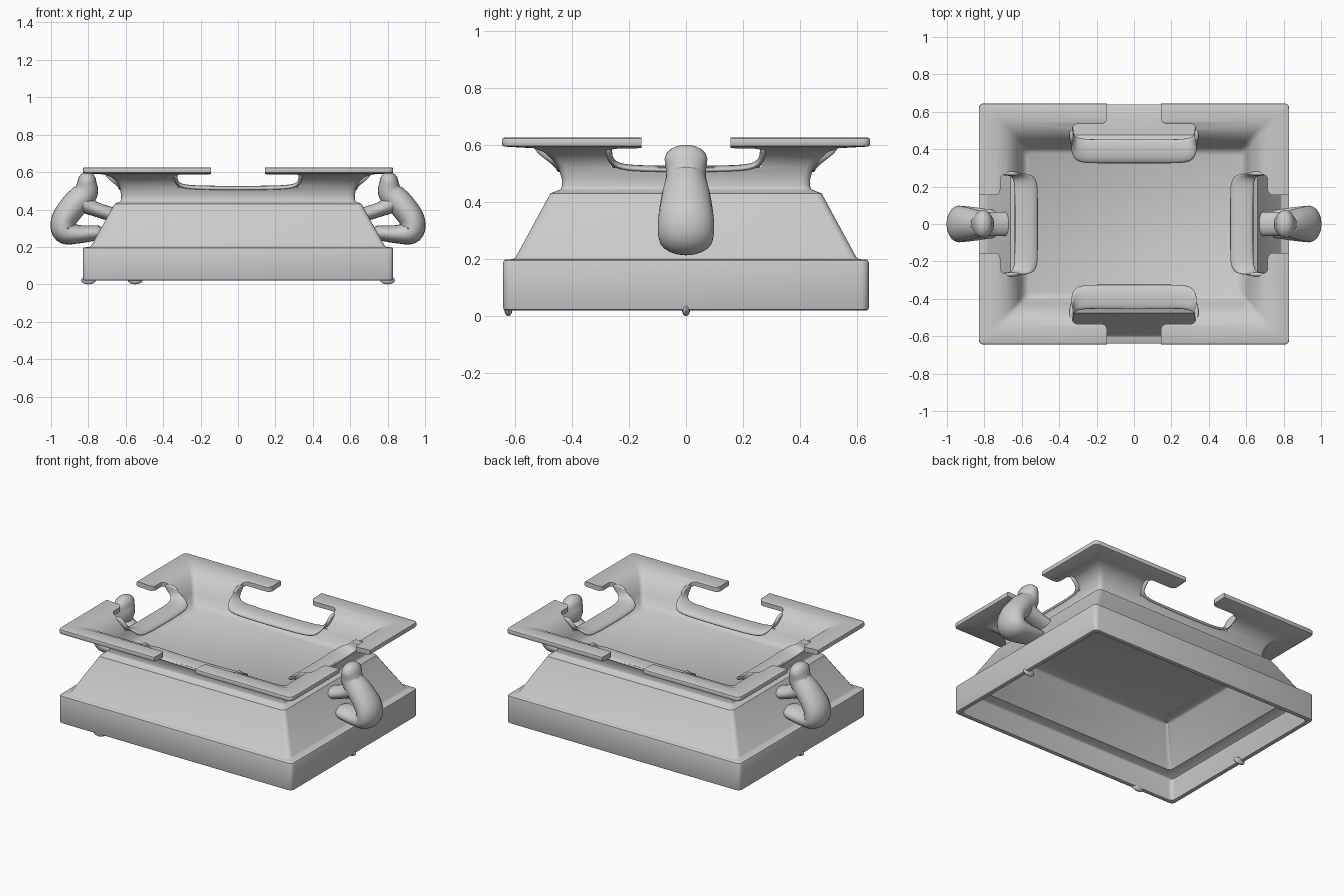
import bpy, bmesh, math
from mathutils import Vector

if "Cube" in bpy.data.objects:
    bpy.data.objects.remove(bpy.data.objects["Cube"])


def finish(bm, name, smooth=True):
    bmesh.ops.recalc_face_normals(bm, faces=bm.faces[:])
    me = bpy.data.meshes.new(name)
    bm.to_mesh(me)
    bm.free()
    ob = bpy.data.objects.new(name, me)
    bpy.context.collection.objects.link(ob)
    if smooth:
        shade(ob)
    return ob


def shade(ob, angle=35):
    bpy.ops.object.select_all(action='DESELECT')
    ob.select_set(True)
    bpy.context.view_layer.objects.active = ob
    bpy.ops.object.shade_smooth_by_angle(angle=math.radians(angle))


def apply_modifiers(ob):
    bpy.ops.object.select_all(action='DESELECT')
    ob.select_set(True)
    bpy.context.view_layer.objects.active = ob
    bpy.ops.object.convert(target='MESH')


def loft(bm, rings):
    for a, b in zip(rings, rings[1:]):
        n = len(a)
        for i in range(n):
            bm.faces.new((a[i], a[(i + 1) % n], b[(i + 1) % n], b[i]))
    bm.faces.new(rings[0])
    bm.faces.new(rings[-1])


def rounded_rect(bm, hx, hy, z, r=0.025, seg=3):
    ring = []
    for k, (sx, sy) in enumerate([(1, 1), (-1, 1), (-1, -1), (1, -1)]):
        for i in range(seg + 1):
            a = math.radians(90 * (k + i / seg))
            ring.append(bm.verts.new((sx * (hx - r) + r * math.cos(a),
                                      sy * (hy - r) + r * math.sin(a), z)))
    return ring


# Hollow stand and flared tray as one wall profile: (half x, half y, z)
profile = [(.56, .39, .40), (.61, .43, .39), (.74, .555, .18), (.80, .61, .165),
           (.80, .61, .02), (.83, .64, .02), (.83, .64, .197), (.788, .60, .20),
           (.66, .475, .43), (.625, .435, .445), (.625, .435, .48), (.633, .447, .52),
           (.65, .47, .55), (.68, .498, .575), (.72, .535, .588), (.83, .645, .594),
           (.83, .645, .625), (.73, .545, .62), (.675, .495, .60), (.635, .455, .56),
           (.61, .425, .51), (.595, .405, .46), (.57, .38, .44)]
bm = bmesh.new()
loft(bm, [rounded_rect(bm, *p) for p in profile])
tray = finish(bm, "tray_body", False)
bev = tray.modifiers.new("soft_edges", 'BEVEL')
bev.width, bev.segments = .009, 2
bev.limit_method, bev.angle_limit = 'ANGLE', math.radians(45)


def place(side, u, v, z):
    axis, s = side
    return (u, s * v, z) if axis == 'y' else (s * v, u, z)


# T-shaped openings through the rim on all four sides
def opening(side, w, gap, v_in, v_mid):
    bm = bmesh.new()
    pts = [(-w, v_in), (w, v_in), (w, v_mid), (gap, v_mid),
           (gap, 1), (-gap, 1), (-gap, v_mid), (-w, v_mid)]
    lo = [bm.verts.new(place(side, u, v, .52)) for u, v in pts]
    hi = [bm.verts.new(place(side, u, v, .75)) for u, v in pts]
    loft(bm, [lo, hi])
    edges = [e for e in bm.edges if abs(e.verts[0].co.z - e.verts[1].co.z) > .1]
    bmesh.ops.bevel(bm, geom=edges, offset=.028, segments=4, affect='EDGES', profile=.5)
    cutter = finish(bm, "opening_cutter", False)
    cutter.hide_render = True
    mod = tray.modifiers.new("opening", 'BOOLEAN')
    mod.object, mod.operation, mod.solver = cutter, 'DIFFERENCE', 'EXACT'
    return cutter


# Curled lip: a U-shaped strip lining the inside of each opening
def lip(name, side, w, v_low, v_high):
    bm = bmesh.new()
    path = [(-w, .605, 1), (-w, .575, .8), (-w + .006, .545, .3), (-w + .04, .522, 0),
            (-w / 2, .518, 0), (0, .516, 0)]
    path += [(-u, z, t) for u, z, t in path[-2::-1]]
    rows = []
    for u, z, t in path:
        row = []
        for k, drop in ((0, .022), (.2, .003), (.6, 0), (1, .006)):
            v = [a + (b - a) * t for a, b in zip(v_low, v_high)]
            row.append(bm.verts.new(place(side, u, v[0] + (v[1] - v[0]) * k, z - drop)))
        rows.append(row)
    for a, b in zip(rows, rows[1:]):
        for i in range(3):
            bm.faces.new((a[i], a[i + 1], b[i + 1], b[i]))
    ob = finish(bm, name, False)
    sol = ob.modifiers.new("thickness", 'SOLIDIFY')
    sol.thickness, sol.offset = .022, 0
    ob.modifiers.new("smooth", 'SUBSURF').levels = 2
    apply_modifiers(ob)
    shade(ob, 60)


cutters = []
for word, s in (("front", -1), ("back", 1)):
    cutters.append(opening(('y', s), .33, .145, .28, .535))
    lip(word + "_lip", ('y', s), .335, (.325, .455), (.44, .54))
for word, s in (("left", -1), ("right", 1)):
    cutters.append(opening(('x', s), .265, .155, .47, .715))
    lip(word + "_lip", ('x', s), .27, (.515, .64), (.62, .72))
apply_modifiers(tray)
shade(tray)
for c in cutters:
    bpy.data.objects.remove(c)


# Swept limb with changing oval section; points are (x, z, radius, half width)
def limb(name, pts, s, sides=20, steps=6):
    P = [Vector(p) for p in pts]
    P = [2 * P[0] - P[1]] + P + [2 * P[-1] - P[-2]]
    samples = []
    for i in range(1, len(P) - 2):
        a, b, c, d = P[i - 1:i + 3]
        for k in range(steps + (i == len(P) - 3)):
            t = k / steps
            samples.append(.5 * (2 * b + (c - a) * t + (2 * a - 5 * b + 4 * c - d) * t * t
                                 + (3 * b - a - 3 * c + d) * t ** 3))
    rings = []
    for i, p in enumerate(samples):
        q = samples[min(i + 1, len(samples) - 1)] - samples[max(i - 1, 0)]
        tan = Vector((q[0], q[1])).normalized()
        rings.append((p, tan, 0, 1))
    # rounded ends
    caps = [(math.sin(a), math.cos(a)) for a in (.4, .8, 1.1, 1.35, 1.5)]
    first, last = rings[0], rings[-1]
    rings = ([(first[0], first[1], -d, c) for d, c in reversed(caps)] + rings
             + [(last[0], last[1], d, c) for d, c in caps])
    bm = bmesh.new()
    loops = []
    for p, tan, d, c in rings:
        loop = []
        for j in range(sides):
            a = 2 * math.pi * j / sides
            r = p[2] * c * math.cos(a)
            loop.append(bm.verts.new((s * (p[0] + tan.x * d * p[2] - tan.y * r),
                                      p[3] * c * math.sin(a),
                                      p[1] + tan.y * d * p[2] + tan.x * r)))
        loops.append(loop)
    loft(bm, loops)
    ob = finish(bm, name, False)
    shade(ob, 60)


# Side handles: a bulging loop with a raised knob, and a short upper arm
for word, s in (("left", -1), ("right", 1)):
    limb(word + "_handle", [(.807, .55, .05, .075), (.815, .49, .066, .07),
                            (.875, .425, .07, .085), (.93, .345, .068, .097),
                            (.925, .282, .066, .097), (.855, .268, .05, .09),
                            (.755, .275, .04, .075)], s)
    limb(word + "_handle_arm", [(.84, .44, .055, .07), (.77, .405, .04, .065),
                                (.68, .375, .038, .065)], s)

# Small drips hanging under the foot
for i, (x, y) in enumerate([(-.55, -.622), (-.8, 0), (.8, 0)]):
    bm = bmesh.new()
    bmesh.ops.create_uvsphere(bm, u_segments=12, v_segments=8, radius=1)
    for v in bm.verts:
        v.co = Vector((x + v.co.x * .04, y + v.co.y * .014, .022 + v.co.z * .022))
    shade(finish(bm, "foot_drip_%d" % i), 60)
